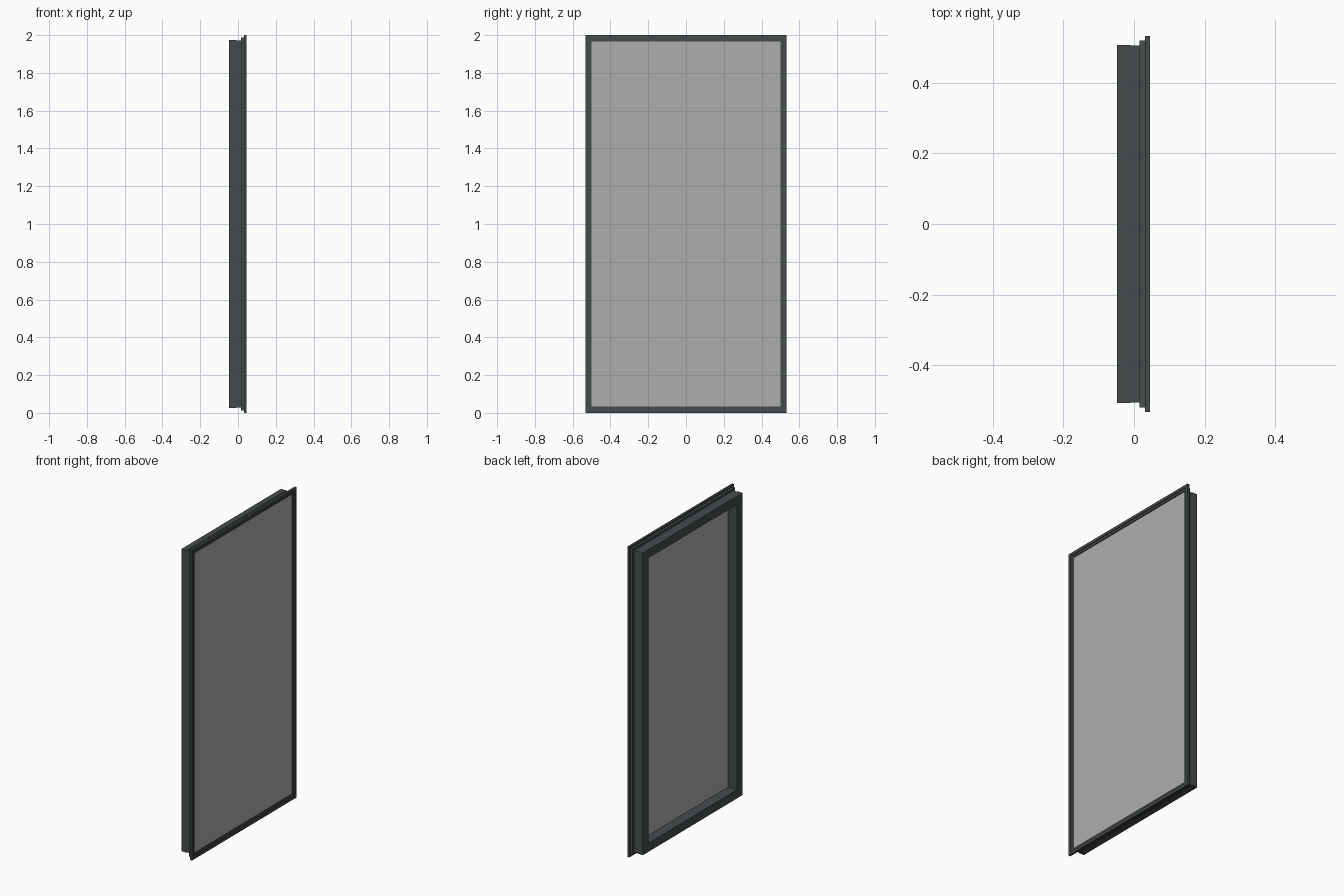
import bpy, bmesh

if "Cube" in bpy.data.objects:
    bpy.data.objects.remove(bpy.data.objects["Cube"])

HALF_W, HEIGHT = 0.533, 2.0


def material(name, color):
    m = bpy.data.materials.new(name)
    m.diffuse_color = color
    m.use_nodes = True
    m.node_tree.nodes["Principled BSDF"].inputs["Base Color"].default_value = m.diffuse_color
    return m


def rect_ring(name, profile, mat):
    """Sweep a closed (inset, x) profile around the upright rectangle, mitred corners."""
    bm = bmesh.new()
    loops = []
    for sy, top in ((-1, 0), (1, 0), (1, 1), (-1, 1)):
        loops.append([bm.verts.new((x, sy * (HALF_W - d), HEIGHT - d if top else d))
                      for d, x in profile])
    n = len(profile)
    for i in range(4):
        a, b = loops[i], loops[(i + 1) % 4]
        for j in range(n):
            k = (j + 1) % n
            bm.faces.new((a[j], a[k], b[k], b[j]))
    bmesh.ops.recalc_face_normals(bm, faces=bm.faces)
    me = bpy.data.meshes.new(name)
    bm.to_mesh(me)
    bm.free()
    me.materials.append(mat)
    ob = bpy.data.objects.new(name, me)
    bpy.context.collection.objects.link(ob)
    return ob


frame_mat = material("dark_frame", (0.06, 0.07, 0.073, 1))
glass_mat = material("grey_glass", (0.42, 0.42, 0.42, 1))

# stepped outer sash: wide flange, middle step, shallow inner rebate
rect_ring("sash_flange", [
    (0.0, 0.045), (0.0, 0.031), (0.013, 0.031), (0.013, 0.016),
    (0.033, 0.016), (0.033, 0.040), (0.018, 0.040), (0.018, 0.045)], frame_mat)

# deep frame body behind the glass, with a slight ridge at the rear
rect_ring("frame_body", [
    (0.028, 0.016), (0.028, -0.010), (0.026, -0.010), (0.026, -0.048),
    (0.081, -0.048), (0.081, 0.016)], frame_mat)

# glass pane resting on the body
bpy.ops.mesh.primitive_cube_add(size=1, location=(0.025, 0, HEIGHT / 2))
glass = bpy.context.object
glass.name = "glass_pane"
glass.scale = (0.018, 2 * (HALF_W - 0.033), HEIGHT - 0.066)
bpy.ops.object.transform_apply(location=False, rotation=False, scale=True)
glass.data.materials.append(glass_mat)
